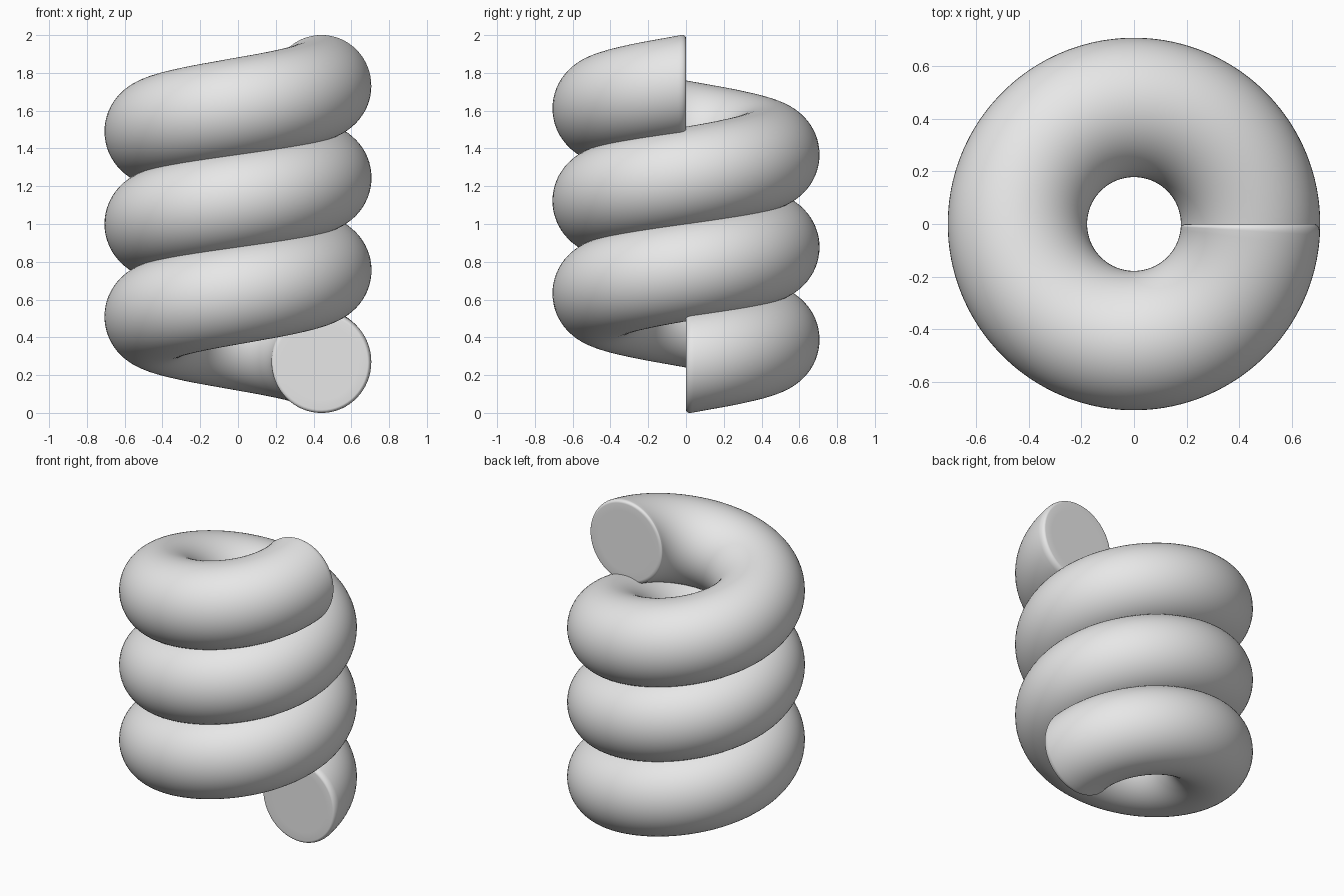
import bpy, bmesh
from math import sin, cos, pi, tau

cube = bpy.data.objects.get("Cube")
if cube:
    bpy.data.objects.remove(cube, do_unlink=True)

TURNS, PITCH = 3, 0.4897
COIL_R = 0.4425                    # axis to tube centre
TUBE_X, TUBE_Z = 0.2645, 0.27      # tube half width and half height
START_Z = 0.2655
SIDES, STEPS = 64, 288             # around the tube, along the coil
ROUND_ANGLE, ROUND_SCALE, ROUND_STEPS = 0.06, 0.08, 7

# Rounded end: (angle from the end, section scale), cap first
end = [(0.0, 0.8 * (1 - ROUND_SCALE))]
for i in range(ROUND_STEPS + 1):
    t = pi / 2 * i / ROUND_STEPS
    end.append((ROUND_ANGLE * (1 - cos(t)), 1 - ROUND_SCALE * (1 - sin(t))))

# Sections along the whole coil
total = TURNS * tau
span = total - 2 * ROUND_ANGLE
sections = end + [(ROUND_ANGLE + span * i / STEPS, 1.0) for i in range(1, STEPS)]
sections += [(total - a, s) for a, s in reversed(end)]

# Sweep the upright section around the axis
bm = bmesh.new()
rings = []
for angle, scale in sections:
    ring = []
    for j in range(SIDES):
        t = tau * j / SIDES
        r = COIL_R + TUBE_X * scale * cos(t)
        z = START_Z + PITCH * angle / tau + TUBE_Z * scale * sin(t)
        ring.append(bm.verts.new((r * cos(angle), r * sin(angle), z)))
    rings.append(ring)
for a, b in zip(rings, rings[1:]):
    for j in range(SIDES):
        k = (j + 1) % SIDES
        bm.faces.new((a[j], a[k], b[k], b[j]))
# Flat end caps
bm.faces.new(rings[0])
bm.faces.new(rings[-1])
bmesh.ops.recalc_face_normals(bm, faces=bm.faces[:])

mesh = bpy.data.meshes.new("coil_spring")
bm.to_mesh(mesh)
bm.free()
spring = bpy.data.objects.new("coil_spring", mesh)
bpy.context.collection.objects.link(spring)

# Plain grey material
grey = bpy.data.materials.new("light_grey")
grey.use_nodes = True
colour = (0.8, 0.8, 0.8, 1.0)
grey.diffuse_color = colour
for node in grey.node_tree.nodes:
    if node.type == 'BSDF_PRINCIPLED':
        node.inputs["Base Color"].default_value = colour
mesh.materials.append(grey)

bpy.ops.object.select_all(action='DESELECT')
spring.select_set(True)
bpy.context.view_layer.objects.active = spring
bpy.ops.object.shade_smooth_by_angle()
